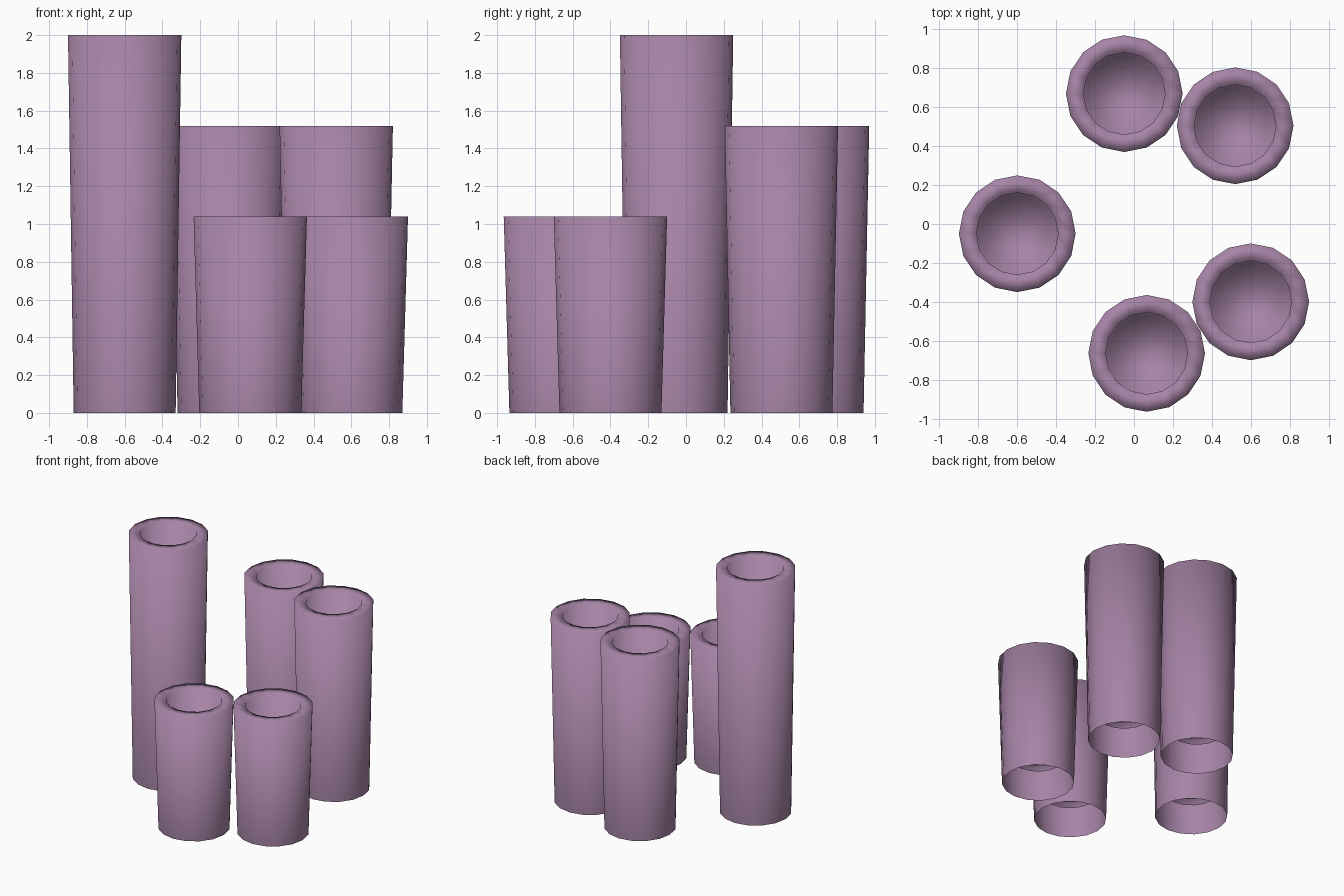
import bpy, bmesh, math

if "Cube" in bpy.data.objects:
    bpy.data.objects.remove(bpy.data.objects["Cube"])

SIDES = 16
mat = bpy.data.materials.new("mauve")
mat.diffuse_color = (0.38, 0.23, 0.38, 1)
mat.use_nodes = True
mat.node_tree.nodes["Principled BSDF"].inputs["Base Color"].default_value = mat.diffuse_color


def tube(name, x, y, height):
    """Tapered tube, open underneath, with a thick rim and a raised inner floor."""
    # profile (radius, z): outer foot, outer rim, inner rim, inner floor edge
    profile = [(0.27, 0), (0.30, height), (0.21, height), (0.20, 0.21)]
    bm = bmesh.new()
    rings = []
    for r, z in profile:
        rings.append([bm.verts.new((r * math.cos(2 * math.pi * i / SIDES),
                                    r * math.sin(2 * math.pi * i / SIDES), z))
                      for i in range(SIDES)])
    for a, b in zip(rings, rings[1:]):
        for i in range(SIDES):
            j = (i + 1) % SIDES
            bm.faces.new((a[i], a[j], b[j], b[i]))
    bm.faces.new(rings[-1])
    for f in bm.faces:
        f.smooth = True
    mesh = bpy.data.meshes.new(name)
    bm.to_mesh(mesh)
    bm.free()
    mesh.materials.append(mat)
    ob = bpy.data.objects.new(name, mesh)
    ob.location = (x, y, 0)
    bpy.context.collection.objects.link(ob)


# One tall, two medium and two short tubes around a ring
tube("tall_tube", -0.60, -0.05, 2.0)
tube("medium_tube_back", -0.05, 0.67, 1.52)
tube("medium_tube_right", 0.52, 0.505, 1.52)
tube("short_tube_right", 0.60, -0.40, 1.04)
tube("short_tube_front", 0.065, -0.665, 1.04)
